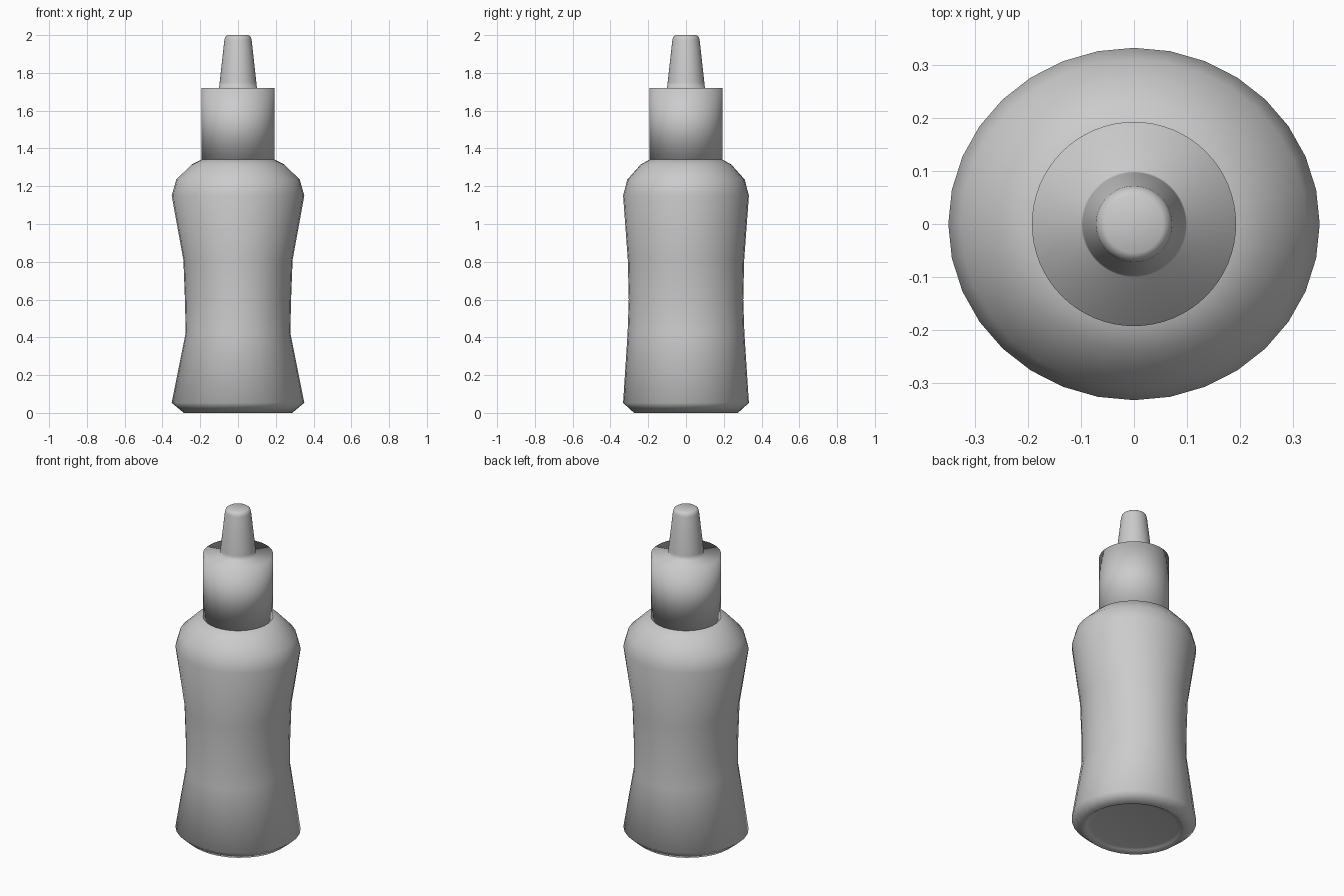
import bpy, bmesh
from math import sin, cos, tau

if "Cube" in bpy.data.objects:
    bpy.data.objects.remove(bpy.data.objects["Cube"])


def lathe(name, rings, n):
    """Skin elliptical rings (rx, ry, z) and cap both ends."""
    bm = bmesh.new()
    loops = [[bm.verts.new((rx * cos(tau * i / n), ry * sin(tau * i / n), z))
              for i in range(n)] for rx, ry, z in rings]
    for a, b in zip(loops, loops[1:]):
        for i in range(n):
            j = (i + 1) % n
            bm.faces.new((a[i], a[j], b[j], b[i]))
    bm.faces.new(loops[0][::-1])
    bm.faces.new(loops[-1])
    bmesh.ops.recalc_face_normals(bm, faces=bm.faces)
    mesh = bpy.data.meshes.new(name)
    bm.to_mesh(mesh)
    bm.free()
    mesh.shade_smooth()
    obj = bpy.data.objects.new(name, mesh)
    bpy.context.collection.objects.link(obj)
    return obj


# squeezable body: oval, pinched waist, shallow recess underneath
lathe("bottle_body", [
    (0.24, 0.23, 0.02), (0.265, 0.253, 0.015), (0.287, 0.275, 0.0),
    (0.351, 0.333, 0.053), (0.277, 0.309, 0.425), (0.281, 0.303, 0.6),
    (0.289, 0.308, 0.81), (0.351, 0.333, 1.15), (0.327, 0.311, 1.235),
    (0.245, 0.24, 1.315), (0.185, 0.185, 1.345)], 32)

# cap with its tapered nozzle
lathe("cap_and_nozzle", [(r, r, z) for r, z in (
    (0.193, 1.335), (0.193, 1.72), (0.1, 1.72), (0.097, 1.75),
    (0.072, 1.975), (0.067, 1.992), (0.055, 2.0))], 64)
